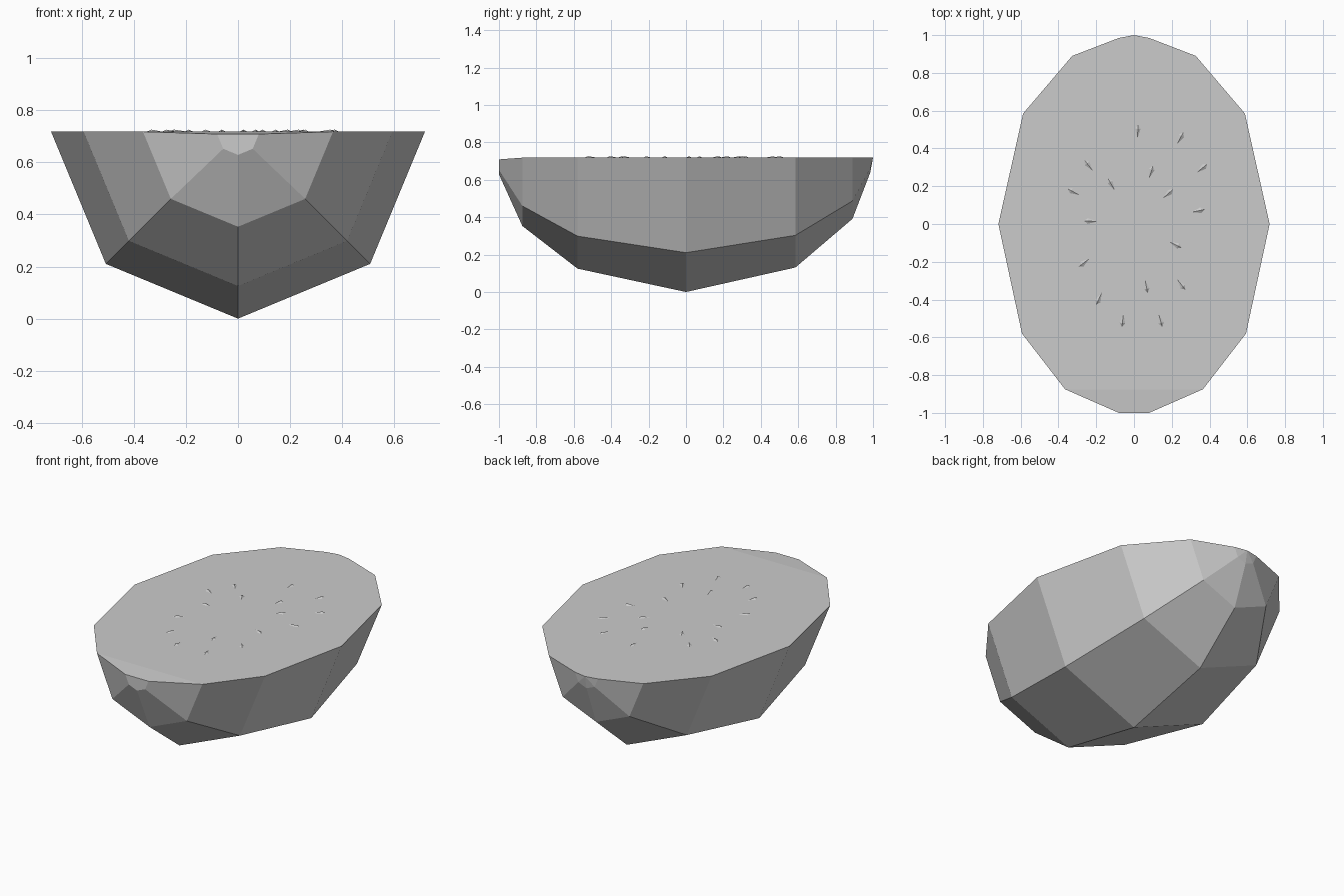
import bpy, bmesh, math
from mathutils import Matrix, Vector

if "Cube" in bpy.data.objects:
    bpy.data.objects.remove(bpy.data.objects["Cube"])


def finish(bm, name):
    bmesh.ops.recalc_face_normals(bm, faces=bm.faces)
    mesh = bpy.data.meshes.new(name)
    bm.to_mesh(mesh)
    bm.free()
    obj = bpy.data.objects.new(name, mesh)
    bpy.context.collection.objects.link(obj)
    return obj


TOP = 0.718

# Halved fruit: half-octagon rings (y, radius, height of cut) lofted along y
rings = [(-1.0, 0.08, 0.709), (-0.875, 0.365, TOP), (-0.58, 0.593, TOP),
         (0.0, TOP, TOP), (0.585, 0.587, TOP), (0.89, 0.327, TOP),
         (0.985, 0.08, TOP)]
bm = bmesh.new()
loops = []
for y, r, z in rings:
    loops.append([bm.verts.new((r * math.cos(a), y, z - r * math.sin(a)))
                  for a in (i * math.pi / 4 for i in range(5))])
for a, b in zip(loops, loops[1:]):
    for i in range(5):
        j = (i + 1) % 5
        bm.faces.new((a[i], a[j], b[j], b[i]))
bm.faces.new(loops[0])
tip = bm.verts.new((0, 1.0, TOP))
for i in range(5):
    bm.faces.new((loops[-1][i], loops[-1][(i + 1) % 5], tip))
finish(bm, "halved_fruit")

# Seeds: small faceted teardrops half sunk in the cut face, pointing radially
seeds = [(0.02, 0.49), (0.245, 0.455), (-0.24, 0.31), (0.09, 0.275),
         (0.36, 0.295), (-0.12, 0.21), (-0.32, 0.17), (0.18, 0.16),
         (0.34, 0.07), (-0.23, 0.015), (0.22, -0.11), (-0.265, -0.205),
         (0.065, -0.33), (0.25, -0.32), (-0.185, -0.395), (-0.06, -0.51),
         (0.14, -0.51)]
bm = bmesh.new()
for x, y in seeds:
    place = Matrix.Translation((x, y, TOP)) @ Matrix.Rotation(math.atan2(y, x), 4, 'Z')
    inner = bm.verts.new(place @ Vector((-0.035, 0, 0)))
    outer = bm.verts.new(place @ Vector((0.035, 0, 0)))
    mid = [bm.verts.new(place @ Vector((0.014, 0.015 * math.cos(a), 0.008 * math.sin(a))))
           for a in (i * math.pi / 2 for i in range(4))]
    for i in range(4):
        for end in (inner, outer):
            bm.faces.new((mid[i], mid[(i + 1) % 4], end))
finish(bm, "seeds")
